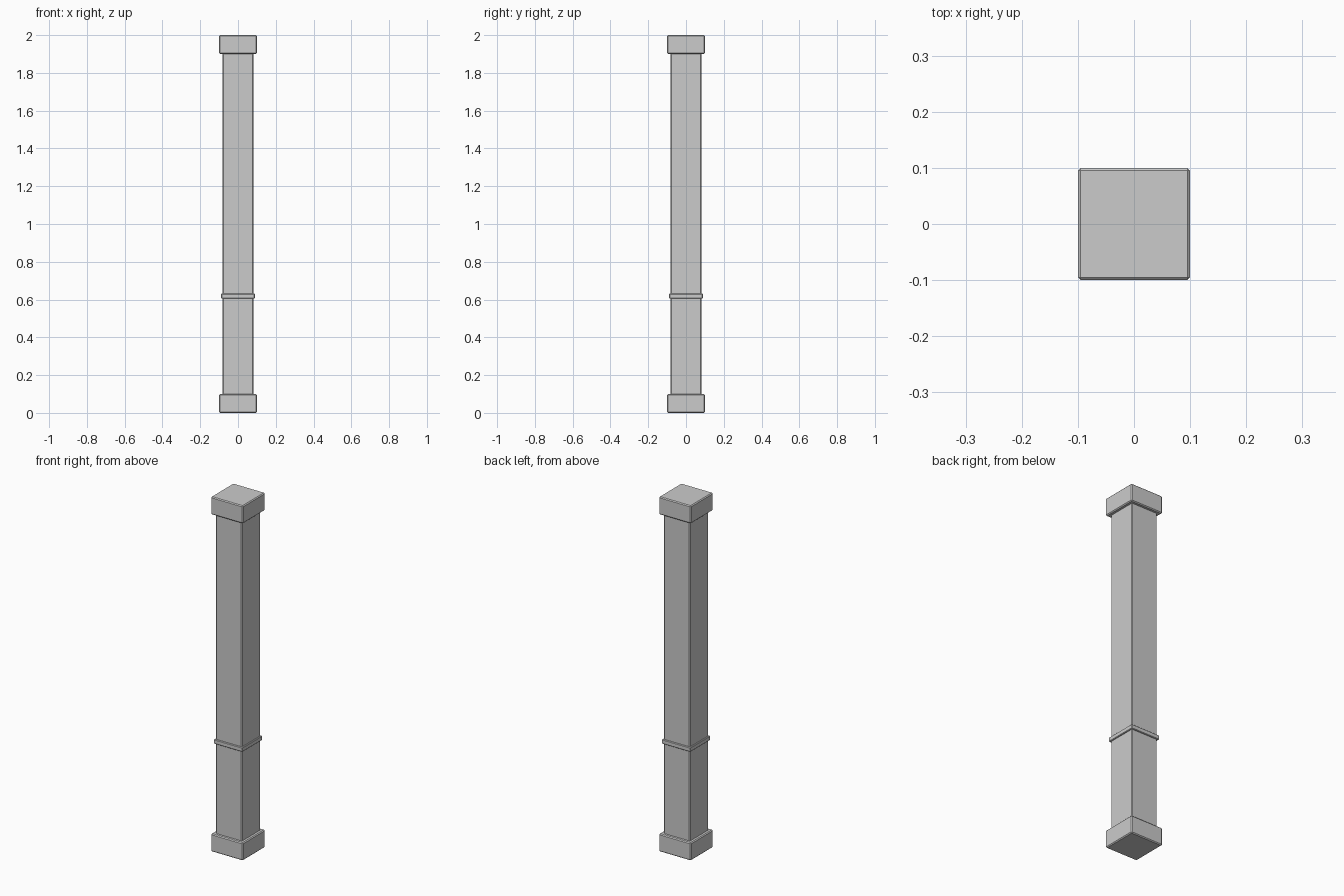
import bpy

cube = bpy.data.objects.get("Cube")
if cube:
    bpy.data.objects.remove(cube, do_unlink=True)

# Single stone grey
stone = bpy.data.materials.new("stone_grey")
stone.use_nodes = True
GREY = (0.6, 0.6, 0.6, 1)
stone.diffuse_color = GREY
stone.node_tree.nodes["Principled BSDF"].inputs["Base Color"].default_value = GREY


def block(name, width, bottom, top, bevel):
    """Square block with narrow chamfered edges."""
    bpy.ops.mesh.primitive_cube_add(size=1, location=(0, 0, (bottom + top) / 2))
    obj = bpy.context.object
    obj.name = name
    obj.scale = (width, width, top - bottom)
    bpy.ops.object.transform_apply(location=False, rotation=False, scale=True)
    mod = obj.modifiers.new("edge_chamfer", "BEVEL")
    mod.width = bevel
    mod.segments = 1
    obj.data.materials.append(stone)
    return obj


# Column parts from the ground up
block("base", 0.2, 0, 0.1, 0.005)
block("shaft", 0.164, 0.05, 1.95, 0.005)
block("band", 0.178, 0.606, 0.631, 0.003)
block("capital", 0.2, 1.9, 2, 0.005)
